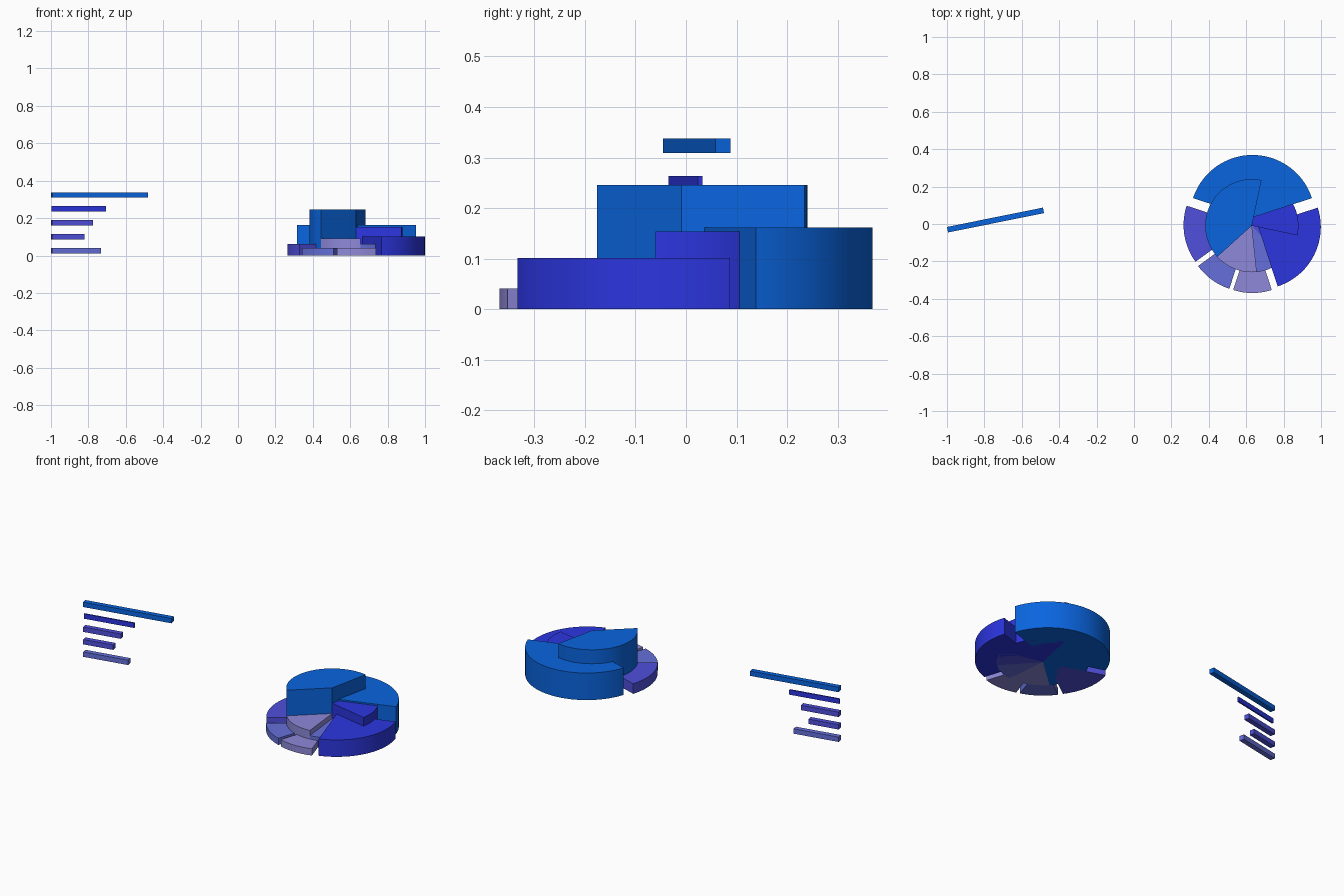
import bpy, bmesh
from math import cos, sin, radians, ceil

if "Cube" in bpy.data.objects:
    bpy.data.objects.remove(bpy.data.objects["Cube"])


def material(name, rgb):
    m = bpy.data.materials.new(name)
    m.diffuse_color = (*rgb, 1)
    m.use_nodes = True
    m.node_tree.nodes["Principled BSDF"].inputs["Base Color"].default_value = m.diffuse_color
    return m


BLUE = material("blue", (0.003, 0.13, 0.74))
INDIGO = material("indigo", (0.025, 0.036, 0.74))
VIOLET = material("violet", (0.08, 0.08, 0.72))
SLATE = material("slate", (0.13, 0.16, 0.70))
LAVENDER = material("lavender", (0.27, 0.25, 0.70))


def prism(name, outline, z0, z1, mat):
    bm = bmesh.new()
    low = bm.faces.new([bm.verts.new((x, y, z0)) for x, y in outline])
    ext = bmesh.ops.extrude_face_region(bm, geom=[low])
    for v in ext["geom"]:
        if isinstance(v, bmesh.types.BMVert):
            v.co.z = z1
    bmesh.ops.recalc_face_normals(bm, faces=bm.faces)
    me = bpy.data.meshes.new(name)
    bm.to_mesh(me)
    bm.free()
    me.materials.append(mat)
    ob = bpy.data.objects.new(name, me)
    bpy.context.collection.objects.link(ob)
    bpy.context.view_layer.objects.active = ob
    bpy.ops.object.select_all(action='DESELECT')
    ob.select_set(True)
    bpy.ops.object.shade_smooth_by_angle(angle=radians(30))
    return ob


def pie(name, cx, cy, radius, start, gap, unit, mats):
    # slice heights follow their share of the circle
    a = start
    for i, (share, mat) in enumerate(zip((40, 15, 10, 10, 25), mats)):
        sweep = share * 3.6
        mid = radians(a + sweep / 2)
        x, y = cx + gap * cos(mid), cy + gap * sin(mid)
        n = ceil(sweep / 3)
        arc = [radians(a + sweep * k / n) for k in range(n + 1)]
        outline = [(x, y)] + [(x + radius * cos(t), y + radius * sin(t)) for t in arc]
        prism(f"{name}_{i + 1}", outline, 0, share * unit, mat)
        a += sweep


# Exploded outer pie and raised inner pie
pie("outer_slice", 0.6335, 0.0, 0.334, 18, 0.035, 0.00405,
    (BLUE, VIOLET, SLATE, LAVENDER, INDIGO))
pie("inner_slice", 0.63, -0.009, 0.249, 78, 0.0, 0.00614,
    (BLUE, LAVENDER, SLATE, VIOLET, INDIGO))

# Stack of legend bars, turned slightly about a shared left end
T = radians(11.4)
bars = ((-0.481, 0.030, BLUE), (-0.705, 0.009, INDIGO), (-0.775, 0.030, VIOLET),
        (-0.820, 0.030, VIOLET), (-0.733, 0.030, SLATE))
for i, (x_end, w, mat) in enumerate(bars):
    length = (x_end + 0.997 - w / 2 * sin(T)) / cos(T)
    outline = [(-0.997 + u * cos(T) - v * sin(T), -0.0305 + u * sin(T) + v * cos(T))
               for u, v in ((0, -w / 2), (length, -w / 2), (length, w / 2), (0, w / 2))]
    top = 0.338 - 0.0745 * i
    prism(f"legend_bar_{i + 1}", outline, top - 0.029, top, mat)
